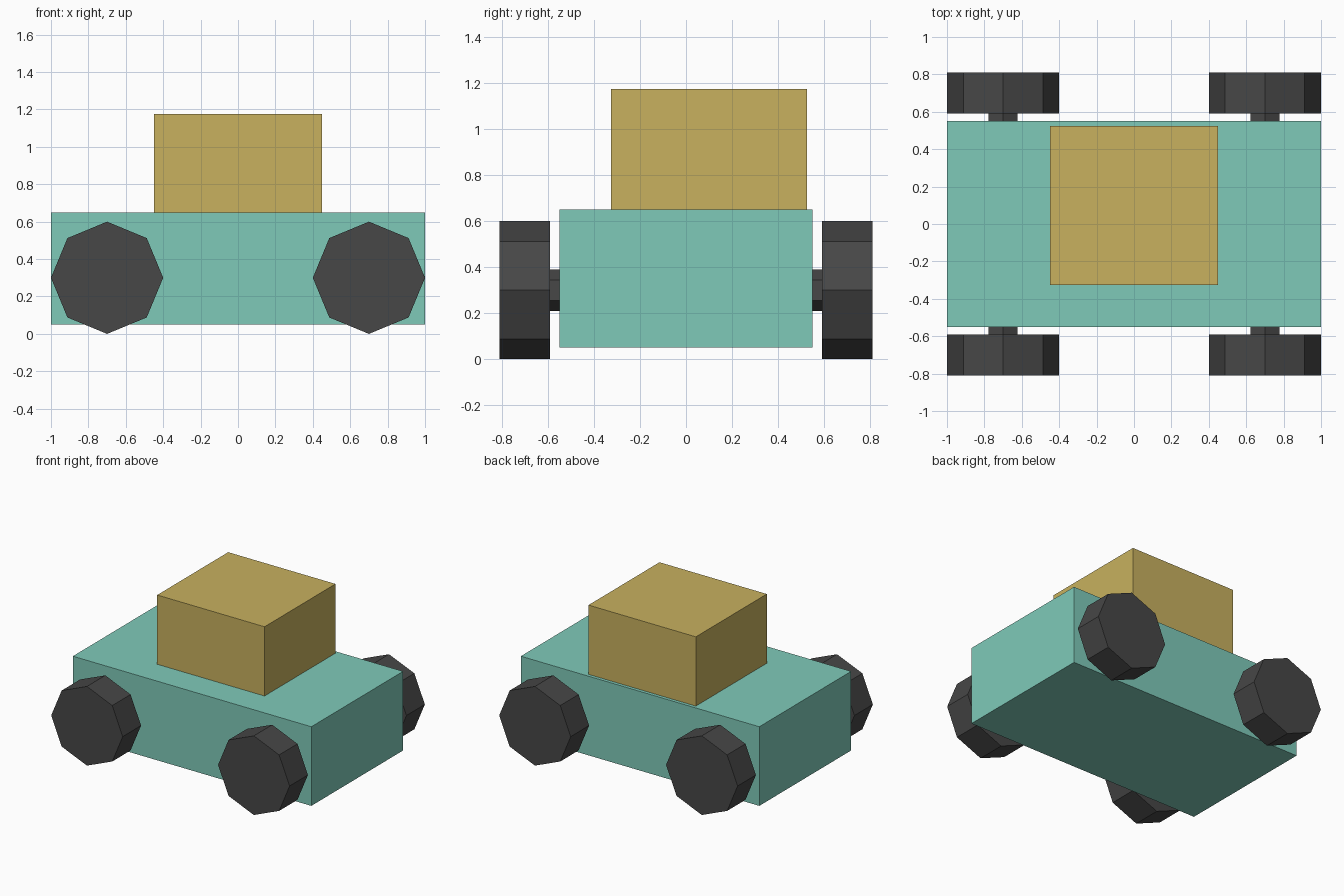
import bpy, math

if "Cube" in bpy.data.objects:
    bpy.data.objects.remove(bpy.data.objects["Cube"])


def material(name, color):
    m = bpy.data.materials.new(name)
    m.diffuse_color = (*color, 1)
    m.use_nodes = True
    m.node_tree.nodes["Principled BSDF"].inputs["Base Color"].default_value = m.diffuse_color
    return m


teal = material("teal", (0.212, 0.591, 0.485))
mustard = material("mustard", (0.578, 0.440, 0.114))
charcoal = material("charcoal", (0.063, 0.063, 0.063))


def box(name, lo, hi, mat):
    bpy.ops.mesh.primitive_cube_add(size=1, location=[(a + b) / 2 for a, b in zip(lo, hi)])
    o = bpy.context.object
    o.name = name
    o.scale = [b - a for a, b in zip(lo, hi)]
    bpy.ops.object.transform_apply(location=False, rotation=False, scale=True)
    o.data.materials.append(mat)


def rod(name, sides, radius, length, loc, mat):
    # cylinder along y with a corner pointing straight up
    bpy.ops.mesh.primitive_cylinder_add(vertices=sides, radius=radius, depth=length,
                                        location=loc, rotation=(math.pi / 2, 0, 0))
    o = bpy.context.object
    o.name = name
    o.data.materials.append(mat)


# Body and offset cabin
box("body", (-1, -0.55, 0.05), (1, 0.55, 0.65), teal)
box("cabin", (-0.45, -0.325, 0.65), (0.45, 0.525, 1.175), mustard)

# Hexagonal axles with octagonal wheels at both ends
for x, end in ((-0.7, "left"), (0.7, "right")):
    rod(f"{end}_axle", 6, 0.09, 1.2, (x, 0, 0.3), charcoal)
    for y, side in ((-0.7, "front"), (0.7, "back")):
        rod(f"{side}_{end}_wheel", 8, 0.3, 0.22, (x, y, 0.3), charcoal)
